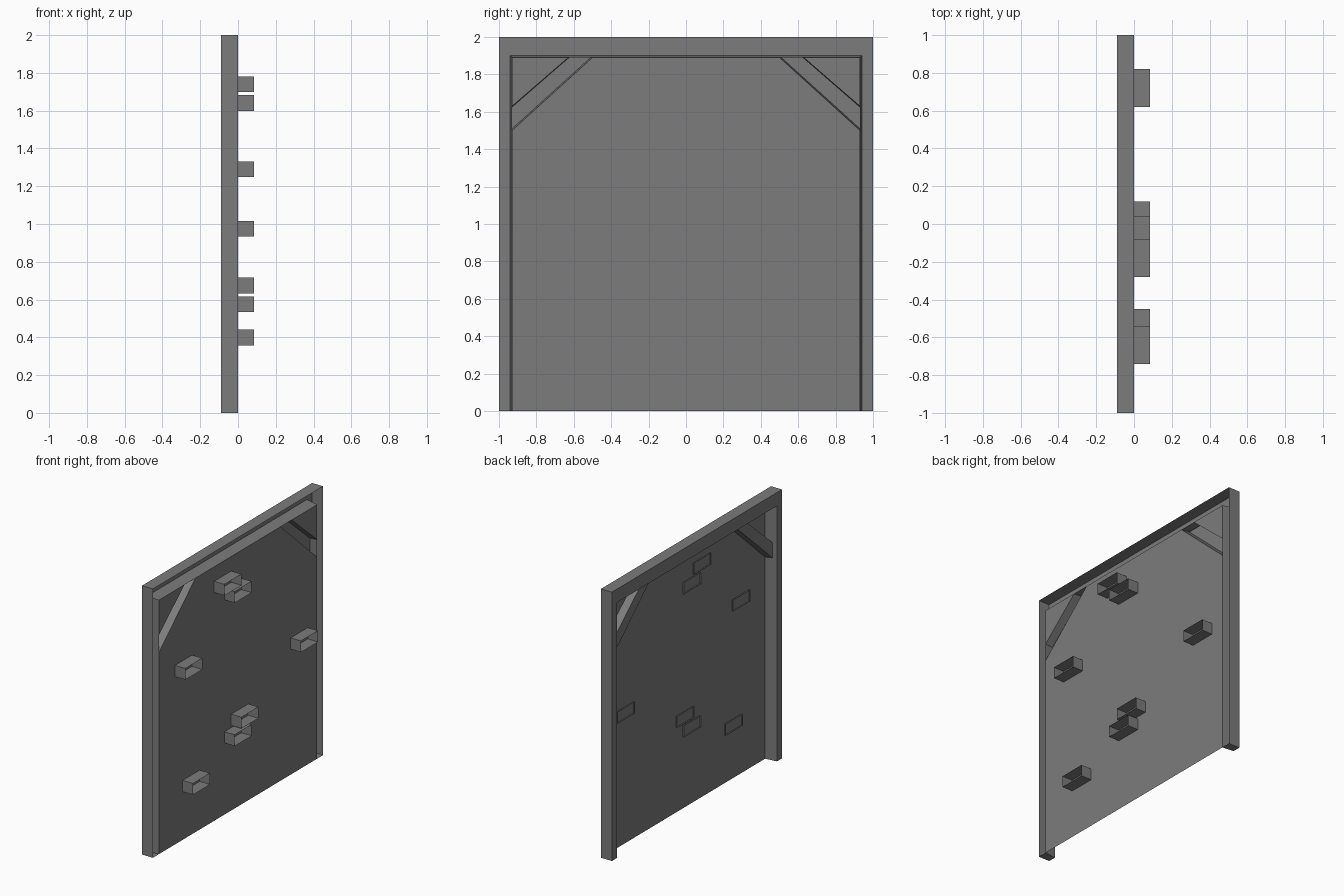
import bpy, bmesh

if "Cube" in bpy.data.objects:
    bpy.data.objects.remove(bpy.data.objects["Cube"], do_unlink=True)

grey = bpy.data.materials.new("plain_grey")
grey.use_nodes = True
colour = (0.2, 0.2, 0.2, 1)
grey.diffuse_color = colour
grey.node_tree.nodes["Principled BSDF"].inputs["Base Color"].default_value = colour

FACE, BRACE_FACE, TUBE_END = -0.09, -0.06, 0.085   # depths along x, panel at 0
HALF, TOP = 0.93, 1.89                             # opening in the frame
DRAFT = 0.01                                       # slight taper of folded walls


def sheet(name, rows, close=False, caps=()):
    """Bridge rows of points into a thin folded sheet; caps are extra polygons."""
    bm = bmesh.new()
    grid = [[bm.verts.new(p) for p in row] for row in rows]
    for a, b in zip(grid, grid[1:]):
        count = len(a) if close else len(a) - 1
        for i in range(count):
            j = (i + 1) % len(a)
            bm.faces.new((a[i], a[j], b[j], b[i]))
    for cap in caps:
        bm.faces.new([bm.verts.new(p) for p in cap])
    bmesh.ops.remove_doubles(bm, verts=bm.verts, dist=0.0001)
    bmesh.ops.recalc_face_normals(bm, faces=bm.faces)
    mesh = bpy.data.meshes.new(name)
    bm.to_mesh(mesh)
    bm.free()
    mesh.materials.append(grey)
    obj = bpy.data.objects.new(name, mesh)
    bpy.context.collection.objects.link(obj)
    return obj


def arch(x, half, top):
    return [(x, -half, 0), (x, -half, top), (x, half, top), (x, half, 0)]


# Door frame: folded channel open at the rear, closed at the feet
rows = [arch(0, 1, 2), arch(FACE, 1, 2),
        arch(FACE, HALF + DRAFT, TOP + DRAFT), arch(0, HALF, TOP)]
feet = [[row[i] for row in rows] for i in (0, 3)]
sheet("door_frame", rows, caps=feet)

# Main panel with clipped upper corners
side = [(HALF, 0), (HALF, 1.5), (0.5, TOP)]
outline = [(0, y, z) for y, z in side] + [(0, -y, z) for y, z in reversed(side)]
sheet("main_panel", [], caps=[outline])

# Diagonal corner braces and the small triangles beyond them
for label, s in (("left", 1), ("right", -1)):
    def diagonal(x, low, inner, shift=0):
        return [(x, s * HALF, low + shift), (x, s * (inner + shift), TOP)]

    sheet(label + "_corner_brace", [
        diagonal(0, 1.5, 0.5), diagonal(BRACE_FACE, 1.5, 0.5, DRAFT),
        diagonal(BRACE_FACE, 1.63, 0.63, -DRAFT / 2), diagonal(0, 1.63, 0.63)])
    sheet(label + "_corner_panel", [],
          caps=[diagonal(0, 1.63, 0.63) + [(0, s * HALF, TOP)]])

# Open rectangular tubes passing through the panel: (y start, z centre)
tubes = [(-0.28, 1.74), (-0.16, 1.64), (-0.74, 1.29), (0.62, 0.975),
         (-0.08, 0.675), (-0.16, 0.575), (-0.65, 0.4)]
for n, (y, z) in enumerate(tubes, 1):
    ring = [(y, z - 0.042), (y + 0.2, z - 0.042), (y + 0.2, z + 0.042), (y, z + 0.042)]
    sheet(f"panel_tube_{n}",
          [[(x, *p) for p in ring] for x in (-DRAFT, TUBE_END)], close=True)
